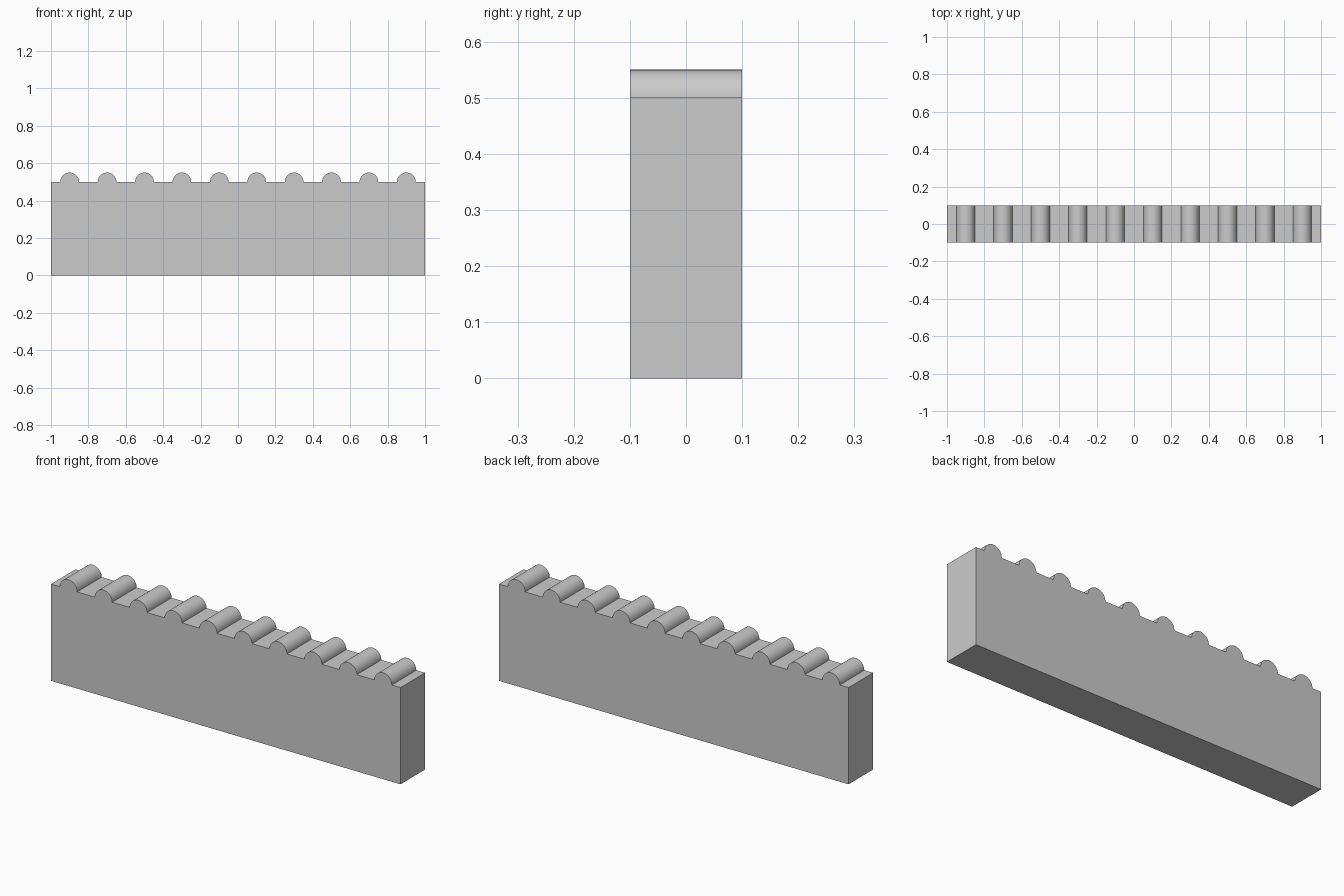
import bpy, bmesh
from math import sin, cos, pi, radians

cube = bpy.data.objects.get("Cube")
if cube:
    bpy.data.objects.remove(cube, do_unlink=True)

LENGTH, DEPTH, HEIGHT = 2.0, 0.2, 0.5
RIDGES, RADIUS, STEPS = 10, 0.05, 24

# Plain grey material
grey = bpy.data.materials.new("plain grey")
grey.use_nodes = True
colour = (0.6, 0.6, 0.6, 1)
grey.diffuse_color = colour
grey.node_tree.nodes["Principled BSDF"].inputs["Base Color"].default_value = colour

# Front profile: a rectangle whose top edge carries evenly spaced half-round ridges
half = LENGTH / 2
pitch = LENGTH / RIDGES
profile = [(half, 0), (half, HEIGHT)]
for i in reversed(range(RIDGES)):
    centre = -half + pitch * (i + 0.5)
    for s in range(STEPS + 1):
        a = pi * s / STEPS
        profile.append((centre + RADIUS * cos(a), HEIGHT + RADIUS * sin(a)))
profile += [(-half, HEIGHT), (-half, 0)]

# Extrude the profile from front to back
bm = bmesh.new()
front = bm.faces.new([bm.verts.new((x, -DEPTH / 2, z)) for x, z in profile])
result = bmesh.ops.extrude_face_region(bm, geom=[front], use_keep_orig=True)
back_verts = [g for g in result["geom"] if isinstance(g, bmesh.types.BMVert)]
bmesh.ops.translate(bm, verts=back_verts, vec=(0, DEPTH, 0))
bmesh.ops.recalc_face_normals(bm, faces=bm.faces)

mesh = bpy.data.meshes.new("ridged_bar")
bm.to_mesh(mesh)
bm.free()
mesh.materials.append(grey)
bar = bpy.data.objects.new("ridged_bar", mesh)
bpy.context.collection.objects.link(bar)

# Smooth ridges, crisp corners
bpy.ops.object.select_all(action="DESELECT")
bar.select_set(True)
bpy.context.view_layer.objects.active = bar
bpy.ops.object.shade_smooth_by_angle(angle=radians(30))
